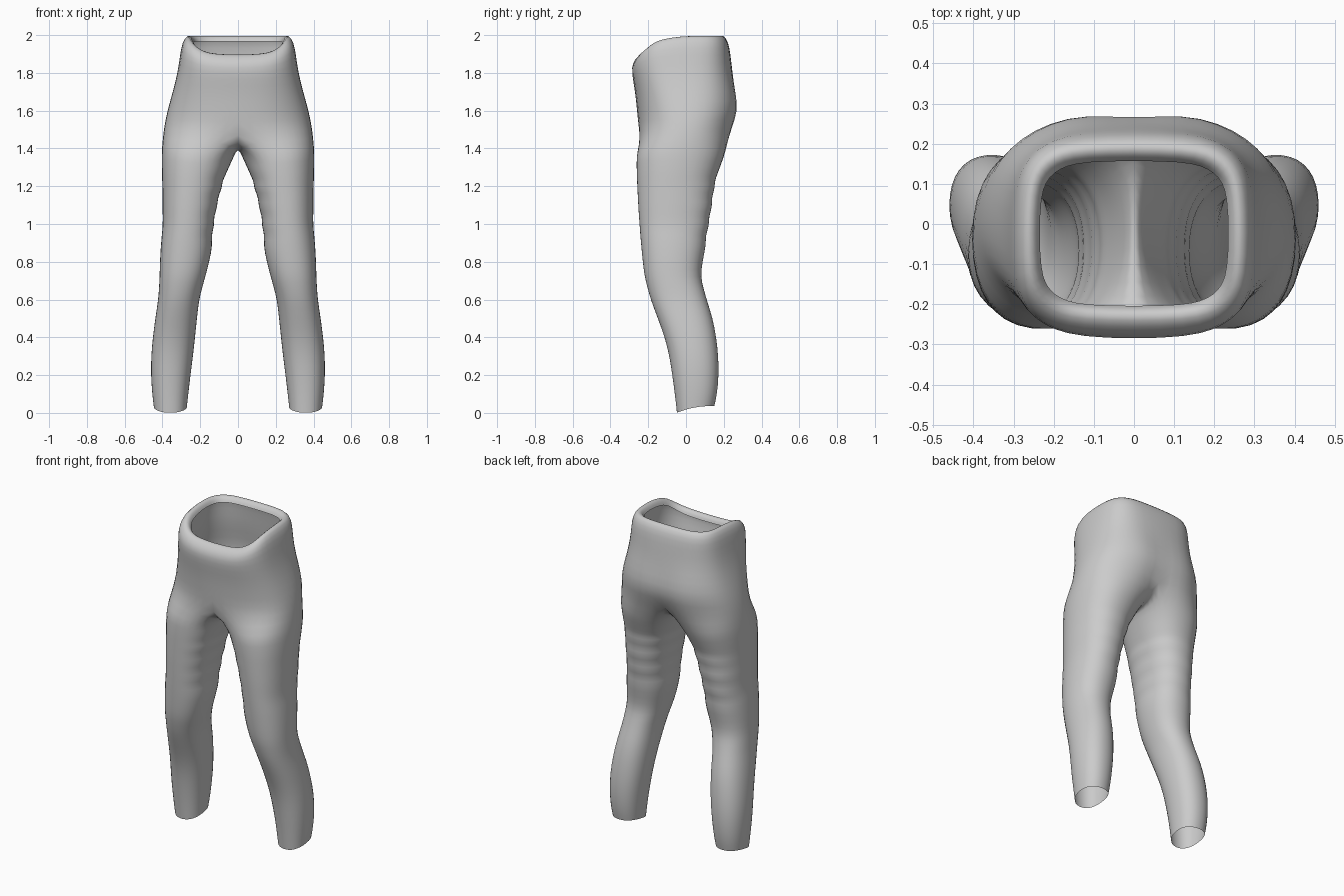
import bpy, bmesh, math

if "Cube" in bpy.data.objects:
    bpy.data.objects.remove(bpy.data.objects["Cube"])

OUTER, INNER = 13, 5          # vertices on the outside and inside of a leg ring
SPREAD = math.radians(125)    # half angle covered by the outside vertices


def power(v, n):
    return math.copysign(abs(v) ** (2.0 / n), v)


def lookup(table, z):
    """Linear interpolation in a table sorted by descending height."""
    for a, b in zip(table, table[1:]):
        if b[0] <= z <= a[0]:
            t = (a[0] - z) / (a[0] - b[0])
            return [p + (q - p) * t for p, q in zip(a[1:], b[1:])]
    return table[-1][1:]


# waist and hips: height, half width, front, back, squareness, front drop
HIPS = [
    (1.965, .236, -.205, .158, 4.0, .100),
    (1.990, .246, -.214, .170, 4.0, .098),
    (2.003, .270, -.240, .198, 3.8, .102),
    (1.965, .297, -.275, .226, 3.5, .098),
    (1.900, .308, -.290, .237, 3.2, .070),
    (1.800, .322, -.284, .248, 2.9, .030),
    (1.700, .348, -.270, .274, 2.6, .010),
    (1.600, .377, -.262, .290, 2.4, .000),
    (1.510, .396, -.250, .258, 2.3, .025),
]

# leg: height, inner side, outer side, front, back
LEG = [
    (1.40, .022, .407, -.266, .212),
    (1.30, .058, .407, -.266, .178),
    (1.20, .085, .403, -.262, .153),
    (1.10, .110, .402, -.257, .140),
    (1.00, .128, .400, -.250, .123),
    (0.90, .137, .410, -.242, .106),
    (0.80, .150, .416, -.232, .090),
    (0.72, .172, .417, -.222, .080),
    (0.60, .205, .424, -.190, .112),
    (0.50, .216, .440, -.152, .145),
    (0.40, .226, .453, -.115, .163),
    (0.30, .237, .462, -.090, .174),
    (0.20, .250, .463, -.075, .176),
    (0.10, .262, .456, -.061, .167),
    (0.00, .270, .447, -.050, .152),
]
LEG_HEIGHTS = [1.40, 1.34, 1.28, 1.23, 1.19, 1.14, 1.09, 1.04, .99, .94, .89,
               .80, .72, .66, .60, .50, .40, .30, .20, .10, 0.0]

bm = bmesh.new()


def hip_ring(z, a, front, back, n, drop):
    """Half ring from the front centre round the side to the back centre."""
    ring = []
    cy, b = (front + back) / 2, (back - front) / 2
    for i in range(OUTER):
        ang = -math.pi / 2 + math.pi * i / (OUTER - 1)
        x = a * power(math.cos(ang), n) if 0 < i < OUTER - 1 else 0.0
        y = cy + b * power(math.sin(ang), n)
        zz = z - drop * max(0, y / front) ** 3
        if y > 0 and z < 1.75:                       # seat cleft
            depth = .018 if z > 1.55 else .035
            y -= depth * math.exp(-(x / .07) ** 2)
        ring.append(bm.verts.new((x, y, zz)))
    return ring


def leg_ring(z):
    inner, outer, front, back = lookup(LEG, z)
    cx, a = (inner + outer) / 2, (outer - inner) / 2
    cy, b = (front + back) / 2, (back - front) / 2
    angles = [-SPREAD + 2 * SPREAD * i / (OUTER - 1) for i in range(OUTER)]
    step = (2 * math.pi - 2 * SPREAD) / (INNER + 1)
    angles += [SPREAD + step * (i + 1) for i in range(INNER)]
    # cloth folds behind and inside the knee
    fold = .006 * math.cos((z - 1.19) * 2 * math.pi / .1) if .88 < z < 1.25 else 0
    ring = []
    for ang in angles:
        c, s = power(math.cos(ang), 2.25), power(math.sin(ang), 2.25)
        x, y = cx + a * c, cy + b * s
        y += fold * max(0, s)
        x -= fold * max(0, -c)
        zz = z
        if z > 1.2:                                  # tilt towards the crotch
            zz += (z - 1.2) / .2 * (.025 * c - .025)
        elif z == 0:                                 # curved hem
            zz = .03 + .0175 * s - .0125 * s * s
        ring.append(bm.verts.new((x, y, zz)))
    return ring


def bridge(r1, r2, closed):
    count = len(r1)
    for i in range(count if closed else count - 1):
        j = (i + 1) % count
        bm.faces.new((r1[i], r2[i], r2[j], r1[j]))


# waist and hips
rings = [hip_ring(*row) for row in HIPS]
for r1, r2 in zip(rings, rings[1:]):
    bridge(r1, r2, False)

# crotch seam closes the last hip ring into a full leg ring
seam = [(.165, 1.455), (.09, 1.420), (0, 1.405), (-.10, 1.412), (-.19, 1.440)]
previous = rings[-1] + [bm.verts.new((0, y, z)) for y, z in seam]

# leg
for z in LEG_HEIGHTS:
    ring = leg_ring(z)
    bridge(previous, ring, True)
    previous = ring

bmesh.ops.recalc_face_normals(bm, faces=bm.faces)
side = max(bm.faces, key=lambda f: f.calc_center_median().x)
if side.normal.x < 0:
    bmesh.ops.reverse_faces(bm, faces=bm.faces)
for f in bm.faces:
    f.smooth = True

mesh = bpy.data.meshes.new("trousers")
bm.to_mesh(mesh)
bm.free()
trousers = bpy.data.objects.new("trousers", mesh)
bpy.context.collection.objects.link(trousers)

cloth = bpy.data.materials.new("grey cloth")
cloth.diffuse_color = (.6, .6, .6, 1)
cloth.use_nodes = True
cloth.node_tree.nodes["Principled BSDF"].inputs["Base Color"].default_value = cloth.diffuse_color
mesh.materials.append(cloth)

# second leg and smoothing
mirror = trousers.modifiers.new("mirror", 'MIRROR')
mirror.use_clip = True
mirror.merge_threshold = .001
smooth = trousers.modifiers.new("smooth", 'SUBSURF')
smooth.levels = smooth.render_levels = 1
